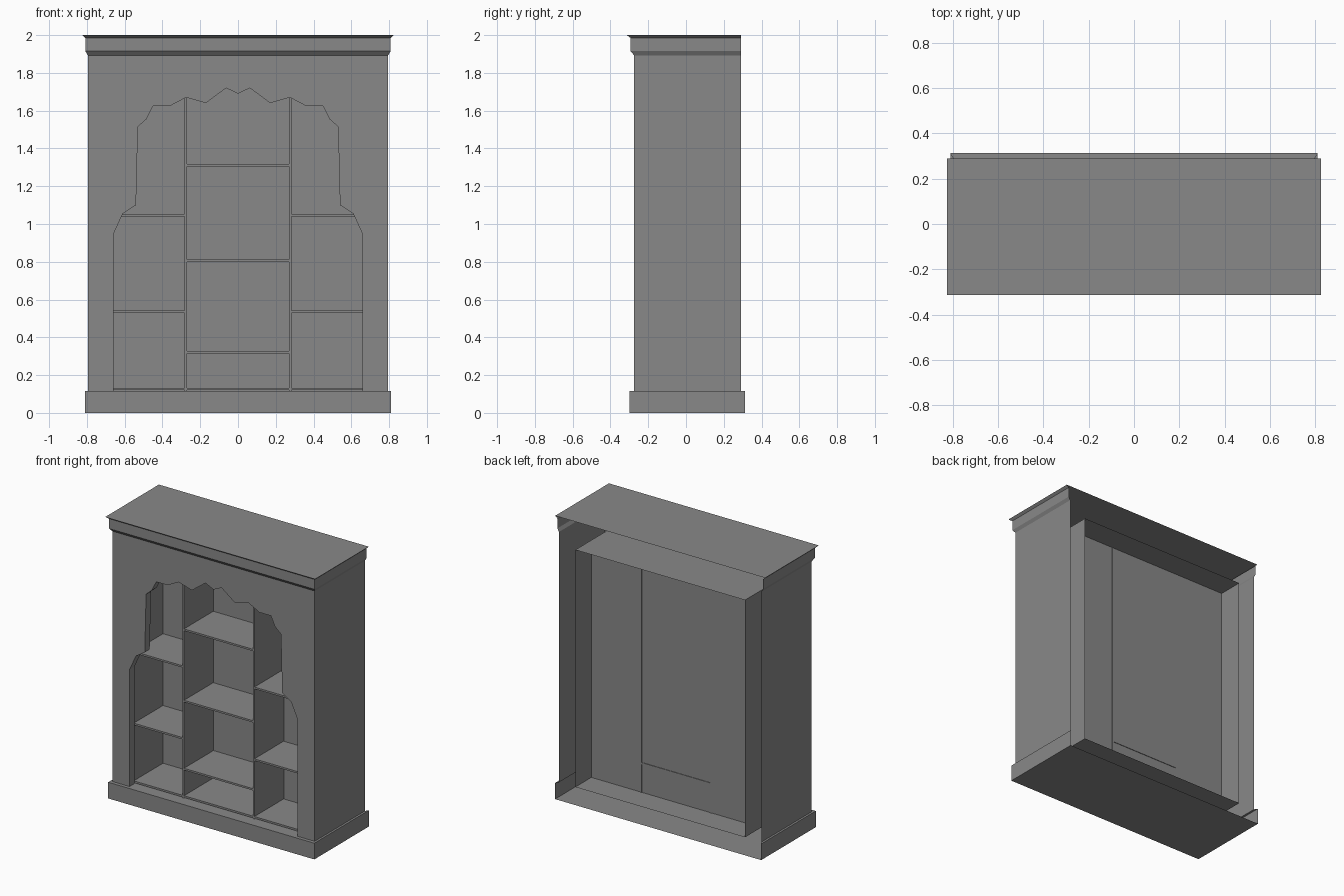
import bpy, bmesh

cube = bpy.data.objects.get("Cube")
if cube:
    bpy.data.objects.remove(cube, do_unlink=True)

grey = bpy.data.materials.new("plain_grey")
grey.use_nodes = True
COLOUR = (0.25, 0.25, 0.25, 1)
grey.diffuse_color = COLOUR
grey.node_tree.nodes["Principled BSDF"].inputs["Base Color"].default_value = COLOUR


def finish(name, bm):
    mesh = bpy.data.meshes.new(name)
    bm.to_mesh(mesh)
    bm.free()
    mesh.materials.append(grey)
    obj = bpy.data.objects.new(name, mesh)
    bpy.context.collection.objects.link(obj)
    return obj


def box(name, x0, x1, y0, y1, z0, z1):
    bm = bmesh.new()
    bmesh.ops.create_cube(bm, size=1)
    for v in bm.verts:
        v.co = (x1 if v.co.x > 0 else x0, y1 if v.co.y > 0 else y0, z1 if v.co.z > 0 else z0)
    return finish(name, bm)


def sweep(name, profile, front=True):
    """Three-sided sheet, open at the back; profile rows are half width, front, back, height."""
    bm = bmesh.new()
    rows = [[bm.verts.new(p) for p in ((w, b, z), (w, f, z), (-w, f, z), (-w, b, z))]
            for w, f, b, z in profile]
    for low, high in zip(rows, rows[1:]):
        for i in range(3):
            if front or i != 1:
                bm.faces.new((low[i + 1], low[i], high[i], high[i + 1]))
    return finish(name, bm), rows


def sheet(name, points):
    bm = bmesh.new()
    bm.faces.new([bm.verts.new(p) for p in points])
    return finish(name, bm)


def level(name, w, f, b, z, up=True):
    pts = [(-w, f, z), (w, f, z), (w, b, z), (-w, b, z)]
    return sheet(name, pts if up else pts[::-1])


BACK, FRONT, W, INNER = 0.29, -0.275, 0.795, 0.667
BASE_TOP, SHELF_FRONT, PANEL_Y, BOX_TOP = 0.115, -0.22, 0.11, 1.8

# Plinth, side panels and cornice
sweep("plinth", [(0.81, -0.30, 0.313, 0), (0.81, -0.30, 0.313, BASE_TOP), (W, FRONT, BACK, BASE_TOP)])
level("plinth_floor", 0.81, -0.30, 0.313, 0, up=False)
sweep("side_panels", [(W, FRONT, BACK, BASE_TOP), (W, FRONT, BACK, 1.893)], front=False)
sweep("cornice", [(W, FRONT, BACK, 1.893), (0.808, -0.293, BACK, 1.915),
                  (0.808, -0.293, BACK, 1.985), (0.825, -0.313, BACK, 2.0)])
level("roof", 0.825, -0.313, BACK, 2.0)

# Front panel with a scalloped arch, mirrored about the centre
half_arch = [(0.66, BASE_TOP), (0.66, 0.945), (0.61, 1.055), (0.54, 1.10), (0.53, 1.515),
             (0.485, 1.555), (0.45, 1.625), (0.36, 1.625), (0.275, 1.67), (0.17, 1.64), (0.063, 1.72)]
arch = half_arch + [(0, 1.69)] + [(-x, z) for x, z in reversed(half_arch)]
edge = W - 0.001
outline = [(-edge, BASE_TOP), (-edge, 1.893), (edge, 1.893), (edge, BASE_TOP)] + arch
bm = bmesh.new()
face = bm.faces.new([bm.verts.new((x, FRONT, z)) for x, z in outline])
new = bmesh.ops.extrude_face_region(bm, geom=[face], use_keep_orig=True)["geom"]
bmesh.ops.translate(bm, vec=(0, SHELF_FRONT - FRONT, 0),
                    verts=[g for g in new if isinstance(g, bmesh.types.BMVert)])
bmesh.ops.recalc_face_normals(bm, faces=bm.faces)
finish("front_panel", bm)

# Inner case
for name, s in (("inner_left_wall", 1), ("inner_right_wall", -1)):
    x = s * INNER
    sheet(name, [(x, SHELF_FRONT, BASE_TOP), (x, BACK, BASE_TOP),
                 (x, BACK, BOX_TOP), (x, SHELF_FRONT, BOX_TOP)])
level("inner_floor", INNER, FRONT, BACK, BASE_TOP)
level("inner_ceiling", INNER, SHELF_FRONT, BACK, BOX_TOP)
sheet("back_panel", [(-INNER, PANEL_Y, BASE_TOP), (INNER, PANEL_Y, BASE_TOP),
                     (INNER, PANEL_Y, BOX_TOP), (-INNER, PANEL_Y, BOX_TOP)])

# Dividers and shelves
BOARD = 0.013
for name, s in (("left", 1), ("right", -1)):
    a, b = sorted((s * 0.27, s * 0.283))
    box(name + "_divider", a, b, SHELF_FRONT, PANEL_Y + 0.004, BASE_TOP, BOX_TOP - 0.002)
    a, b = sorted((s * 0.283, s * (INNER - 0.002)))
    for i, z in enumerate((0.12, 0.53, 1.04)):
        box(f"{name}_shelf_{i + 1}", a, b, SHELF_FRONT, PANEL_Y - 0.002, z, z + BOARD)
for i, z in enumerate((0.12, 0.315, 0.798, 1.305)):
    depth = PANEL_Y + (0.004 if i == 1 else -0.002)
    box(f"centre_shelf_{i + 1}", -0.27, 0.27, SHELF_FRONT, depth, z, z + BOARD)
